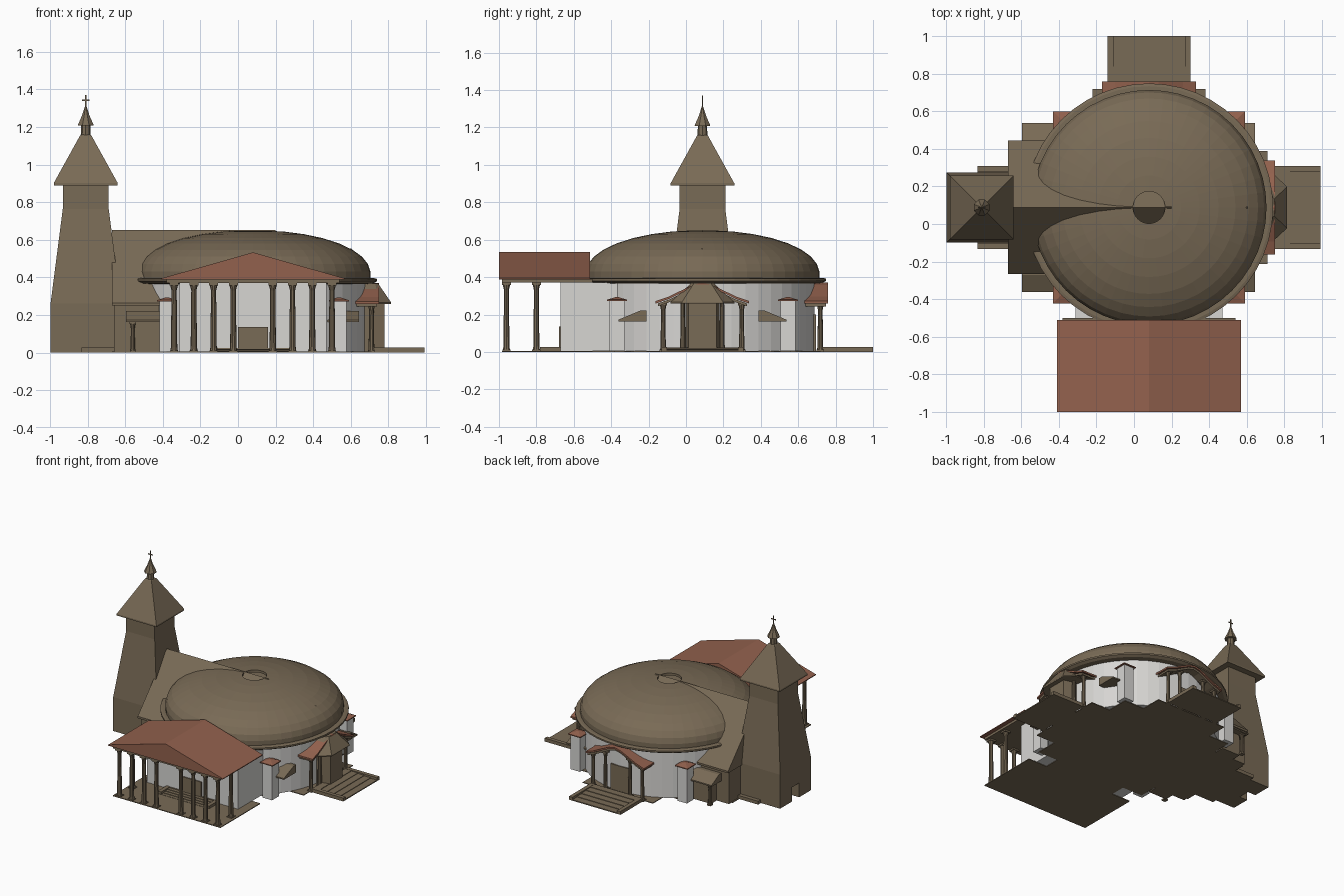
import bpy, bmesh, math
from mathutils import Matrix, Vector

if "Cube" in bpy.data.objects:
    bpy.data.objects.remove(bpy.data.objects["Cube"])

CX, CY = 0.08, 0.088      # centre of the rotunda
TX = -0.81                # tower centre


def material(name, rgb):
    m = bpy.data.materials.new(name)
    m.diffuse_color = (*rgb, 1)
    m.use_nodes = True
    m.node_tree.nodes["Principled BSDF"].inputs["Base Color"].default_value = m.diffuse_color
    return m


BROWN = material("brown_stone", (0.19, 0.145, 0.092))
TILE = material("terracotta_tile", (0.29, 0.12, 0.075))
WHITE = material("white_plaster", (0.68, 0.67, 0.65))


def finish(name, bm, mat):
    bmesh.ops.recalc_face_normals(bm, faces=bm.faces)
    me = bpy.data.meshes.new(name)
    bm.to_mesh(me)
    bm.free()
    ob = bpy.data.objects.new(name, me)
    me.materials.append(mat)
    bpy.context.collection.objects.link(ob)
    return ob


def add_loft(bm, rings, caps=True):
    """Join rings with the same number of points."""
    vs = [[bm.verts.new(p) for p in r] for r in rings]
    n = len(vs[0])
    for a, b in zip(vs, vs[1:]):
        for i in range(n):
            j = (i + 1) % n
            bm.faces.new((a[i], a[j], b[j], b[i]))
    if caps:
        bm.faces.new(vs[0][::-1])
        bm.faces.new(vs[-1])


def loft(name, rings, mat, caps=True):
    bm = bmesh.new()
    add_loft(bm, rings, caps)
    return finish(name, bm, mat)


def rect(x0, x1, y0, y1, z):
    return [(x0, y0, z), (x1, y0, z), (x1, y1, z), (x0, y1, z)]


def box(name, x0, x1, y0, y1, z0, z1, mat):
    return loft(name, [rect(x0, x1, y0, y1, z0), rect(x0, x1, y0, y1, z1)], mat)


def circle(cx, cy, r, z, n, phase=0.0):
    return [(cx + r * math.cos(phase + math.tau * i / n),
             cy + r * math.sin(phase + math.tau * i / n), z) for i in range(n)]


def lathe(name, cx, cy, profile, n, mat, caps=True, phase=0.0):
    return loft(name, [circle(cx, cy, r, z, n, phase) for r, z in profile], mat, caps)


def square_lathe(name, cx, cy, profile, mat):
    return loft(name, [rect(cx - h, cx + h, cy - h, cy + h, z) for h, z in profile], mat)


def place(ob, angle):
    """Turn a part modelled facing +x about the rotunda centre."""
    ob.data.transform(Matrix.Translation((CX, CY, 0)) @ Matrix.Rotation(angle, 4, 'Z'))
    return ob


def column(name, x, y, h, r):
    bm = bmesh.new()
    for hw, z0, z1 in ((r * 1.3, 0, 0.012), (r * 1.4, h - 0.012, h)):
        add_loft(bm, [rect(x - hw, x + hw, y - hw, y + hw, z) for z in (z0, z1)])
    prof = [(r * 1.15, 0.012), (r, 0.03), (r * 0.8, h - 0.04), (r * 1.2, h - 0.012)]
    add_loft(bm, [circle(x, y, q, z, 10) for q, z in prof])
    return finish(name, bm, BROWN)


# Rotunda: drum, cornice and dome with a round opening
lathe("drum", CX, CY, [(0.6, 0.004), (0.6, 0.375)], 48, WHITE)
lathe("cornice", CX, CY, [(0.6, 0.365), (0.64, 0.368), (0.66, 0.38), (0.66, 0.392),
                          (0.645, 0.396), (0.6, 0.396)], 48, BROWN)
lathe("dome", CX, CY, [(0.625, 0.39), (0.625, 0.43), (0.612, 0.47), (0.58, 0.51), (0.53, 0.546),
                       (0.46, 0.58), (0.37, 0.609), (0.27, 0.63), (0.17, 0.643), (0.085, 0.648),
                       (0.085, 0.63)], 48, BROWN, caps=False)
lathe("dome_knob", 0.6, CY, [(0.003, 0.525), (0.009, 0.532), (0.009, 0.546), (0.003, 0.553)], 8, BROWN)

# West wing: steep gable running into the dome, with walls below
gable = [(0, 0.652), (-0.355, 0.265), (-0.355, 0.25), (0.355, 0.25), (0.355, 0.265)]
loft("wing_roof", [[(x, CY + y, z) for y, z in gable] for x in (-0.67, 0.2)], BROWN)
box("wing_walls", -0.66, -0.3, CY - 0.33, CY + 0.33, 0, 0.255, BROWN)

# Low lean-to roofs at both ends and sides of the rotunda
for s, side in ((-1, "south"), (1, "north")):
    for x0, x1, end in ((-0.595, -0.35, "west"), (0.45, 0.645, "east")):
        prof = [(0.45, 0.162), (0.45, 0.172), (0.36 if end == "west" else 0.33, 0.222), (0.3, 0.222), (0.3, 0.162)]
        loft(f"leanto_roof_{end}_{side}",
             [[(x, CY + s * y, z) for y, z in prof] for x in (x0, x1)], BROWN)
    y0, y1 = sorted((CY + s * 0.3, CY + s * 0.40))
    box(f"leanto_wall_{side}", -0.555, -0.4, y0, y1, 0, 0.165, BROWN)
    column(f"leanto_post_{side}", -0.56, CY + s * 0.42, 0.165, 0.012)

# Bell tower with a doorway cut in the west face
tower = square_lathe("tower", TX, CY, [(0.187, 0), (0.187, 0.262), (0.122, 0.765), (0.122, 0.9)], BROWN)
cutter = box("doorway_cutter", TX - 0.3, TX - 0.12, CY - 0.045, CY + 0.045, -0.05, 0.11, BROWN)
cutter.hide_render = True
cutter.hide_viewport = True
cut = tower.modifiers.new("doorway", 'BOOLEAN')
cut.operation, cut.object, cut.solver = 'DIFFERENCE', cutter, 'EXACT'
square_lathe("tower_roof", TX, CY, [(0.17, 0.89), (0.17, 0.902), (0.03, 1.155), (0.02, 1.16)], BROWN)
lathe("lantern", TX, CY, [(0.027, 1.15), (0.024, 1.22)], 8, BROWN)
lathe("lantern_roof", TX, CY, [(0.045, 1.208), (0.043, 1.216), (0.022, 1.26), (0.004, 1.312)], 8, BROWN,
      phase=math.pi / 8)
box("cross_upright", TX - 0.003, TX + 0.003, CY - 0.003, CY + 0.003, 1.3, 1.37, BROWN)
box("cross_bar", TX - 0.02, TX + 0.02, CY - 0.003, CY + 0.003, 1.339, 1.345, BROWN)

# South portico: vestibule, roof, beam and columns
box("vestibule", CX - 0.39, CX + 0.39, -0.67, -0.3, 0.004, 0.372, WHITE)
box("vestibule_door", CX - 0.08, CX + 0.08, -0.678, -0.67, 0, 0.135, BROWN)
box("portico_beam", CX - 0.46, CX + 0.46, -0.985, -0.5, 0.37, 0.391, BROWN)
loft("portico_roof", [[(CX - 0.49, y, 0.388), (CX + 0.49, y, 0.388), (CX + 0.49, y, 0.394),
                       (CX, y, 0.533), (CX - 0.49, y, 0.394)] for y in (-1.0, -0.512)], TILE)
for s in (-1, 1):
    for i, dx in enumerate((0.105, 0.21, 0.315, 0.42)):
        column(f"portico_column_{'right' if s > 0 else 'left'}_{i}", CX + s * dx, -0.96, 0.37, 0.017)
    column(f"portico_rear_column_{'right' if s > 0 else 'left'}", CX + s * 0.42, -0.8, 0.37, 0.017)

# Thin pavement under everything
box("portico_floor", CX - 0.46, CX + 0.46, -0.985, -0.5, 0, 0.006, BROWN)
box("pavement_long", -0.67, CX + 0.63, CY - 0.3, CY + 0.3, 0, 0.006, BROWN)
box("pavement_cross", CX - 0.3, CX + 0.3, -0.5, CY + 0.63, 0, 0.006, BROWN)
box("pavement_middle", CX - 0.47, CX + 0.47, CY - 0.47, CY + 0.47, 0, 0.005, BROWN)


# Entrance steps: treads between two kerbs
def steps(name, angle, r0, r1):
    bm = bmesh.new()
    for s in (-1, 1):
        a, b = sorted((s * 0.19, s * 0.22))
        add_loft(bm, [rect(r0, r1, a, b, z) for z in (0, 0.026)])
    w = (r1 - r0) / 5
    for i in range(5):
        add_loft(bm, [rect(r0 + i * w, r0 + (i + 1) * w, -0.19, 0.19, z) for z in (0, 0.024 - 0.004 * i)])
    place(finish(name, bm, BROWN), angle)


steps("east_steps", 0, 0.64, 0.912)
steps("north_steps", math.pi / 2, 0.64, 0.912)
steps("west_steps", math.pi, 0.64, 0.912)
steps("south_steps", -math.pi / 2, 0.74, 0.868)

# Side porches: curved gable roofs on four columns
half = [(0.25, 0.272), (0.18, 0.296), (0.11, 0.33), (0.05, 0.358)]
ridge = [(-y, z) for y, z in half] + [(0, 0.37)] + half[::-1]
for name, angle in (("east", 0), ("north", math.pi / 2)):
    for part, r1, top, low, mat in (("roof", 0.67, 0.0, -0.013, TILE), ("fascia", 0.66, -0.013, -0.028, BROWN)):
        k = 1.0 if part == "roof" else 0.95
        prof = [(y * k, z + top) for y, z in ridge] + [(y * k, z + low) for y, z in ridge[::-1]]
        loft_rings = [[(r, y, z) for y, z in prof] for r in (0.5, r1)]
        place(loft(f"{name}_porch_{part}", loft_rings, mat), angle)
    for i, y in enumerate((-0.21, -0.105, 0.105, 0.21)):
        place(column(f"{name}_porch_column_{i}", 0.63, y, 0.262 if abs(y) > 0.2 else 0.3, 0.015), angle)
box("north_door", CX - 0.08, CX + 0.08, CY + 0.58, CY + 0.606, 0, 0.2, BROWN)


# East apse: faceted body and hipped roof
def bay(x0, x1, x2, y1, y2, z):
    return [(x0, -y1, z), (x1, -y1, z), (x2, -y2, z), (x2, y2, z), (x1, y1, z), (x0, y1, z)]


place(loft("apse", [bay(0.5, 0.64, 0.7, 0.09, 0.075, z) for z in (0, 0.265)], BROWN), 0)
place(loft("apse_roof", [bay(0.5, 0.67, 0.735, 0.17, 0.11, 0.258), bay(0.5, 0.67, 0.735, 0.17, 0.11, 0.266),
                         bay(0.5, 0.65, 0.665, 0.06, 0.045, 0.368)], BROWN), 0)

# Four corner buttresses with small tiled caps
for sx in (-1, 1):
    for sy in (-1, 1):
        x, y = CX + sx * 0.457, CY + sy * 0.457
        tag = f"{'east' if sx > 0 else 'west'}_{'north' if sy > 0 else 'south'}"
        square_lathe(f"buttress_{tag}", x, y, [(0.041, 0.004), (0.041, 0.276)], WHITE)
        square_lathe(f"buttress_cap_{tag}", x, y, [(0.053, 0.272), (0.053, 0.279), (0.006, 0.294)], TILE)
